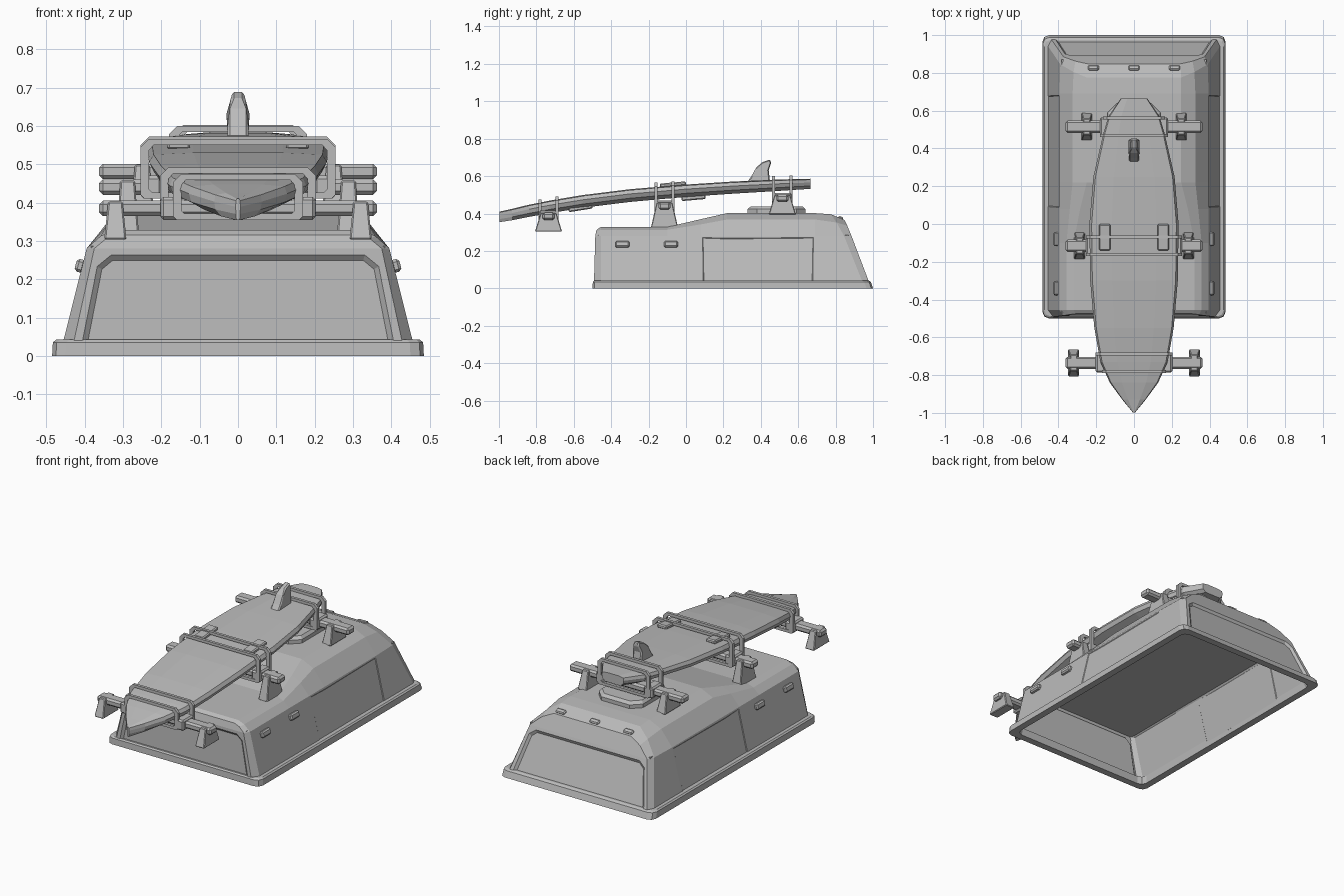
import bpy, bmesh
from math import radians
from mathutils import Vector

cube = bpy.data.objects.get("Cube")
if cube:
    bpy.data.objects.remove(cube)

grey = bpy.data.materials.new("plain_grey")
grey.use_nodes = True
COLOR = (0.5, 0.5, 0.5, 1)
grey.diffuse_color = COLOR
grey.node_tree.nodes["Principled BSDF"].inputs["Base Color"].default_value = COLOR


def finish(name, bm, bevel=0):
    bmesh.ops.recalc_face_normals(bm, faces=bm.faces[:])
    mesh = bpy.data.meshes.new(name)
    bm.to_mesh(mesh)
    bm.free()
    mesh.materials.append(grey)
    ob = bpy.data.objects.new(name, mesh)
    bpy.context.collection.objects.link(ob)
    if bevel:
        mod = ob.modifiers.new("bevel", "BEVEL")
        mod.width, mod.segments = bevel, 1
    return ob


def box(name, center, size, bevel=0, top=(1, 1), tilt=(0, 0, 0)):
    """Box whose top can be narrowed, turned by tilt degrees."""
    bm = bmesh.new()
    bmesh.ops.create_cube(bm, size=1)
    for v in bm.verts:
        k = top if v.co.z > 0 else (1, 1)
        v.co = Vector((v.co.x * size[0] * k[0], v.co.y * size[1] * k[1], v.co.z * size[2]))
    ob = finish(name, bm, bevel)
    ob.location = center
    ob.rotation_euler = [radians(a) for a in tilt]


def loft(bm, rings, closed=True):
    """Skin a list of point rings with quads and return the vertex rows."""
    rows = [[bm.verts.new(p) for p in r] for r in rings]
    n = len(rows[0])
    for a, b in zip(rows, rows[1:]):
        for i in range(n if closed else n - 1):
            j = (i + 1) % n
            bm.faces.new((a[i], a[j], b[j], b[i]))
    return rows


# Canopy shell: half sections from sill to roof, mirrored and lofted to the back
def section(y, roof):
    return [(0.458, y, 0.03), (0.395, y, 0.28)] + [(x, y, z) for x, z in roof]


low = [(0.358, 0.313), (0.32, 0.328)]
high = [(0.325, 0.368), (0.25, 0.402)]
stations = [
    [(0.43, -0.492, 0.03), (0.375, -0.485, 0.28), (0.345, -0.48, 0.305), (0.31, -0.475, 0.315)],
    section(-0.455, low),
    section(-0.1, low),
    section(0.08, [(0.34, 0.342), (0.285, 0.37)]),
    section(0.22, high),
    section(0.69, high),
    [(0.458, 0.945, 0.03), (0.39, 0.845, 0.28), (0.32, 0.805, 0.352), (0.25, 0.775, 0.396)],
    [(0.44, 0.98, 0.03), (0.373, 0.885, 0.28), (0.31, 0.862, 0.335), (0.245, 0.848, 0.365)],
]
bm = bmesh.new()
rows = loft(bm, [s + [(-x, y, z) for x, y, z in reversed(s)] for s in stations], False)
ends = []
for r in (rows[0], rows[-1]):
    bm.faces.new(r[1:7])
    ends.append(bm.faces.new((r[0], r[1], r[6], r[7])))
bmesh.ops.recalc_face_normals(bm, faces=bm.faces[:])
# Recessed end windows with clipped upper corners
for f in ends:
    bmesh.ops.inset_region(bm, faces=[f], thickness=0.022)
corners = [v for f in ends for v in f.verts if v.co.z > 0.2]
bmesh.ops.bevel(bm, geom=corners, offset=0.03, segments=1, affect="VERTICES")
bm.normal_update()
for s in (1, -1):
    pane = max((f for f in bm.faces if f.normal.y * s > 0.6), key=lambda f: f.calc_area())
    bmesh.ops.inset_region(bm, faces=[pane], thickness=0.014, depth=-0.012)
# Side window panels
for side in (1, -1):
    panel = [f for f in bm.faces if side * f.normal.x > 0.9
             and 0.1 < f.calc_center_median().y < 0.6]
    bmesh.ops.inset_region(bm, faces=panel, thickness=0.012)
    bmesh.ops.inset_region(bm, faces=panel, thickness=0.004, depth=-0.003)
shell = finish("canopy_shell", bm)
solid = shell.modifiers.new("wall", "SOLIDIFY")
solid.thickness, solid.offset = 0.014, -1

# Flat ceiling lining
box("ceiling_lining", (0, 0.2, 0.283), (0.766, 1.34, 0.006))


# Base flange
def outline(d, z, back):
    x, y0, y1, c = 0.485 - d, -0.5 + d, back - d, 0.035
    half = [(x - c, y0), (x - 0.01, y0 + 0.01), (x, y0 + c), (x, y1 - c), (x - 0.01, y1 - 0.01), (x - c, y1)]
    return [(px, py, z) for px, py in half] + [(-px, py, z) for px, py in reversed(half)]


bm = bmesh.new()
loft(bm, [outline(0, 0, 1), outline(0.002, 0.035, 0.99), outline(0.01, 0.042, 0.985),
          outline(0.045, 0.042, 0.985), outline(0.04, 0, 1), outline(0, 0, 1)])
bmesh.ops.remove_doubles(bm, verts=bm.verts[:], dist=0.0001)
finish("base_flange", bm)

# Marker lamps on the sides and above the rear window
for side, label in ((1, "left"), (-1, "right")):
    for y in (-0.34, -0.08):
        box(f"{label}_side_lamp", (side * 0.412, y, 0.235), (0.024, 0.075, 0.034), 0.007, tilt=(0, -side * 15, 0))
for x in (-0.215, 0, 0.215):
    box("rear_lamp", (x, 0.826, 0.374), (0.058, 0.028, 0.02), 0.006, tilt=(-28, 0, 0))

# Roof vent under the tail of the board
bm = bmesh.new()
plan = [(0.14, 0.38), (0.14, 0.59), (0.09, 0.64), (-0.09, 0.64),
        (-0.14, 0.59), (-0.14, 0.38), (-0.09, 0.33), (0.09, 0.33)]
rows = loft(bm, [[(x * k, 0.485 + (y - 0.485) * k, z) for x, y in plan]
                 for k, z in ((1, 0.398), (1, 0.423), (0.9, 0.438))])
bm.faces.new(rows[0])
bm.faces.new(rows[-1])
finish("roof_vent", bm)

# Board: y, half width, bottom height, top height
profile = [(-0.998, 0.006, 0.354, 0.408), (-0.93, 0.062, 0.364, 0.423), (-0.84, 0.128, 0.382, 0.445),
           (-0.73, 0.178, 0.402, 0.467), (-0.55, 0.21, 0.431, 0.497), (-0.3, 0.232, 0.462, 0.528),
           (0, 0.236, 0.489, 0.553), (0.25, 0.215, 0.506, 0.569), (0.48, 0.162, 0.52, 0.579),
           (0.57, 0.135, 0.526, 0.582), (0.665, 0.07, 0.532, 0.584)]
bm = bmesh.new()
rings = []
for y, w, b, t in profile:
    h = t - b
    half = [(w * 0.7, b), (w * 0.95, b + h * 0.3), (w, b + h * 0.65), (w * 0.95, t - 0.003), (w * 0.5, t + 0.002)]
    rings.append([(x, y, z) for x, z in half] + [(-x, y, z) for x, z in reversed(half)])
rows = loft(bm, rings)
bm.faces.new(rows[0])
bm.faces.new(rows[-1])
finish("board", bm)

# Swept fin
bm = bmesh.new()
fin = [(0.325, 0.565), (0.35, 0.6), (0.375, 0.645), (0.405, 0.673), (0.45, 0.69),
       (0.455, 0.67), (0.442, 0.63), (0.45, 0.565)]
rows = loft(bm, [[(s * (0.027 if z < 0.65 else 0.016), y, z) for y, z in fin] for s in (-1, 1)])
for r in rows:
    bm.faces.new(r)
finish("fin", bm, 0.006)


# Roof racks: bar, feet, saddles and paired straps
def strap(name, y, w, z0, z1):
    outer = [(w - 0.01, z0), (w, z0 + 0.01), (w, z1 - 0.022), (w - 0.022, z1)]
    inner = [(w - 0.03, z0 + 0.016), (w - 0.022, z0 + 0.024), (w - 0.022, z1 - 0.03), (w - 0.034, z1 - 0.016)]
    bm = bmesh.new()
    loft(bm, [[(x, y + s * 0.008, z) for x, z in half] + [(-x, y + s * 0.008, z) for x, z in reversed(half)]
              for half, s in ((outer, -1), (outer, 1), (inner, 1), (inner, -1), (outer, -1))])
    bmesh.ops.remove_doubles(bm, verts=bm.verts[:], dist=0.0001)
    finish(name, bm)


# Name, y, foot x, foot base, bar height, half widths and tops of both straps
racks = [("front", -0.735, 0.32, 0.303, 0.385, (0.17, 0.203), (0.475, 0.492)),
         ("middle", -0.115, 0.288, 0.325, 0.44, (0.254, 0.254), (0.566, 0.572)),
         ("rear", 0.515, 0.25, 0.395, 0.481, (0.18, 0.165), (0.6, 0.602))]
for label, y, fx, base, bar, widths, tops in racks:
    box(f"{label}_bar", (0, y, bar), (0.725, 0.064, 0.04), 0.01)
    h = bar + 0.018 - base
    for s in (-1, 1):
        box(f"{label}_foot", (s * fx, y, base + h / 2), (0.058, 0.145, h), 0.004, top=(0.65, 0.58))
        box(f"{label}_saddle", (s * (max(widths) - 0.028), y, bar), (0.055, 0.1, 0.06), 0.008)
    for dy, w, top in zip((-0.046, 0.046), widths, tops):
        strap(f"{label}_strap", y + dy, w, bar - 0.03, top)

# Pads above and below the board
for s in (-1, 1):
    box("strap_buckle", (s * 0.155, -0.07, 0.555), (0.06, 0.14, 0.022), 0.006, tilt=(5, 0, 0))
    box("front_pad", (s * 0.13, -0.565, 0.432), (0.06, 0.13, 0.03), 0.006, tilt=(9, 0, 0))
    box("middle_pad", (s * 0.13, 0.04, 0.487), (0.06, 0.13, 0.03), 0.006, tilt=(5, 0, 0))
